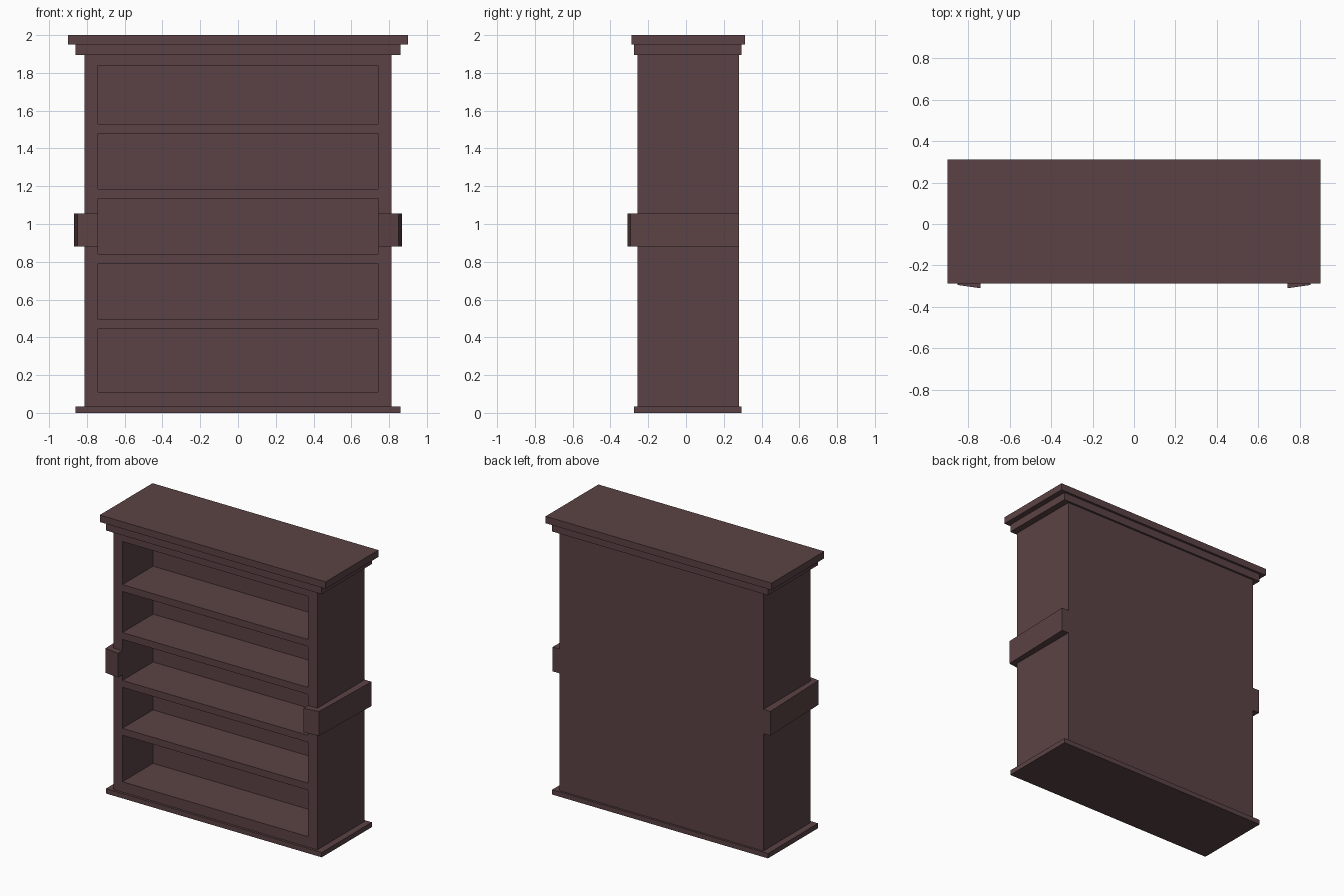
import bpy, bmesh

if "Cube" in bpy.data.objects:
    bpy.data.objects.remove(bpy.data.objects["Cube"])

wood = bpy.data.materials.new("dark_wood")
wood.diffuse_color = (0.105, 0.055, 0.058, 1)
wood.use_nodes = True
wood.node_tree.nodes["Principled BSDF"].inputs["Base Color"].default_value = wood.diffuse_color


def finish(name, bm):
    bmesh.ops.recalc_face_normals(bm, faces=bm.faces)
    mesh = bpy.data.meshes.new(name)
    bm.to_mesh(mesh)
    bm.free()
    mesh.materials.append(wood)
    obj = bpy.data.objects.new(name, mesh)
    bpy.context.collection.objects.link(obj)
    return obj


def add_box(bm, half_x, y0, y1, z0, z1):
    verts = bmesh.ops.create_cube(bm, size=1)["verts"]
    bmesh.ops.scale(bm, vec=(2 * half_x, y1 - y0, z1 - z0), verts=verts)
    bmesh.ops.translate(bm, vec=(0, (y0 + y1) / 2, (z0 + z1) / 2), verts=verts)


def box(name, *dims):
    bm = bmesh.new()
    add_box(bm, *dims)
    return finish(name, bm)


# Plinth and stepped cornice
box("base_plinth", 0.86, -0.275, 0.295, 0, 0.035)
box("lower_cornice", 0.86, -0.275, 0.295, 1.895, 1.95)
box("top_cornice", 0.90, -0.288, 0.312, 1.95, 2.0)

# Carcass with five shelf bays cut from the front
carcass = box("carcass", 0.813, -0.258, 0.28, 0.035, 1.895)
bm = bmesh.new()
for z0, z1 in [(0.11, 0.445), (0.495, 0.79), (0.84, 1.135), (1.185, 1.48), (1.53, 1.84)]:
    add_box(bm, 0.74, -0.5, 0.09, z0, z1)
cutter = finish("bay_cutter", bm)
cutter.hide_render = True
cutter.hide_set(True)
cut = carcass.modifiers.new("shelf_bays", "BOOLEAN")
cut.operation = "DIFFERENCE"
cut.solver = "EXACT"
cut.object = cutter

# Slightly skewed bands wrapping each side at mid height
profile = [(0.74, -0.31), (0.851, -0.294), (0.868, 0.28),
           (0.813, 0.28), (0.813, -0.258), (0.74, -0.258)]
for name, side in (("right_band", 1), ("left_band", -1)):
    bm = bmesh.new()
    face = bm.faces.new([bm.verts.new((side * x, y, 0.88)) for x, y in profile])
    ext = bmesh.ops.extrude_face_region(bm, geom=[face], use_keep_orig=True)["geom"]
    bmesh.ops.translate(bm, vec=(0, 0, 0.175),
                        verts=[g for g in ext if isinstance(g, bmesh.types.BMVert)])
    finish(name, bm)
